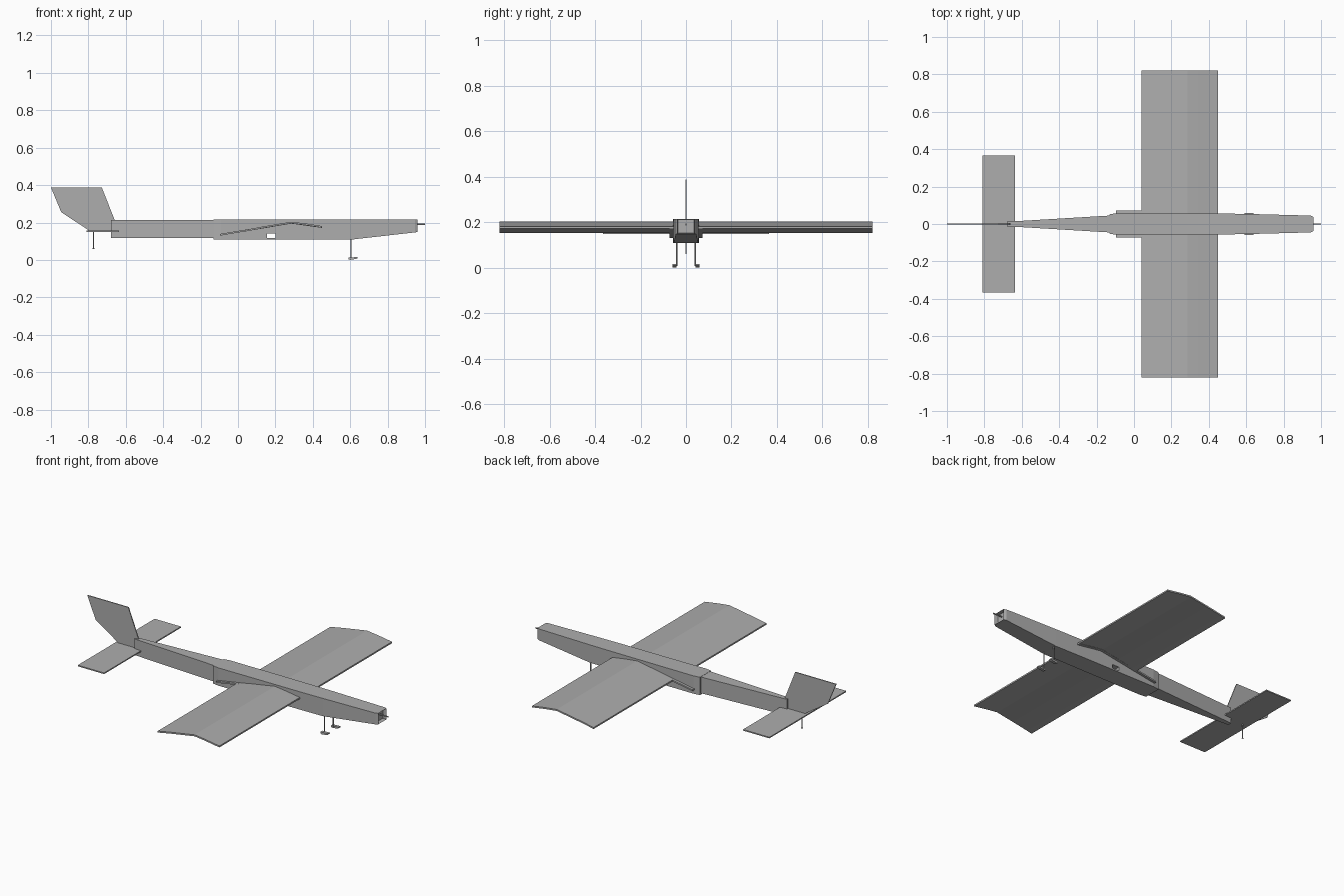
import bpy, bmesh
from mathutils import Vector

if "Cube" in bpy.data.objects:
    bpy.data.objects.remove(bpy.data.objects["Cube"])

grey = bpy.data.materials.new("light_grey")
grey.diffuse_color = (0.42, 0.42, 0.42, 1)
grey.use_nodes = True
grey.node_tree.nodes["Principled BSDF"].inputs["Base Color"].default_value = grey.diffuse_color


def finish(name, bm):
    bmesh.ops.recalc_face_normals(bm, faces=bm.faces)
    me = bpy.data.meshes.new(name)
    bm.to_mesh(me)
    bm.free()
    me.materials.append(grey)
    ob = bpy.data.objects.new(name, me)
    bpy.context.collection.objects.link(ob)
    return ob


def plate(name, pts, y0, y1):
    """Extrude an x-z outline between two y values."""
    bm = bmesh.new()
    rings = [[bm.verts.new((x, y, z)) for x, z in pts] for y in (y0, y1)]
    n = len(pts)
    for r in rings:
        bm.faces.new(r)
    for i in range(n):
        j = (i + 1) % n
        bm.faces.new((rings[0][i], rings[0][j], rings[1][j], rings[1][i]))
    return finish(name, bm)


def box(name, x0, x1, y0, y1, z0, z1):
    return plate(name, [(x0, z0), (x1, z0), (x1, z1), (x0, z1)], y0, y1)


def body(name, stations, recess=0):
    """Loft rectangular sections given as (x, half width, bottom, top)."""
    bm = bmesh.new()
    rings = [[bm.verts.new(p) for p in ((x, -w, b), (x, w, b), (x, w, t), (x, -w, t))]
             for x, w, b, t in stations]
    for a, b in zip(rings, rings[1:]):
        for i in range(4):
            j = (i + 1) % 4
            bm.faces.new((a[i], a[j], b[j], b[i]))
    bm.faces.new(rings[0])
    nose = bm.faces.new(rings[-1])
    if recess:
        bmesh.ops.recalc_face_normals(bm, faces=bm.faces)
        bmesh.ops.inset_region(bm, faces=[nose], thickness=0.005)
        bmesh.ops.translate(bm, verts=nose.verts, vec=(-recess, 0, 0))
    return finish(name, bm)


def rod(name, a, b, r, sides=8):
    a, b = Vector(a), Vector(b)
    d = b - a
    bm = bmesh.new()
    bmesh.ops.create_cone(bm, cap_ends=True, segments=sides, radius1=r, radius2=r, depth=d.length)
    bm.transform(d.to_track_quat('Z', 'Y').to_matrix().to_4x4())
    bmesh.ops.translate(bm, verts=bm.verts, vec=(a + b) / 2)
    return finish(name, bm)


# Fuselage with a square hole through its sides
fuselage = body("fuselage", [(-0.13, 0.052, 0.108, 0.215), (-0.09, 0.058, 0.108, 0.215),
                             (0.45, 0.056, 0.108, 0.215), (0.60, 0.054, 0.108, 0.215),
                             (0.945, 0.045, 0.147, 0.215), (0.96, 0.038, 0.149, 0.215)], 0.02)
cutter = box("hole_cutter", 0.155, 0.20, -0.2, 0.2, 0.117, 0.14)
cutter.hide_render = True
cutter.hide_viewport = True
cut = fuselage.modifiers.new("side_hole", 'BOOLEAN')
cut.operation = 'DIFFERENCE'
cut.solver = 'EXACT'
cut.object = cutter

# Tail boom tapering to the rear
body("tail_boom", [(-0.68, 0.012, 0.117, 0.214), (-0.13, 0.045, 0.117, 0.214)])

# Bent wing sheet and the longer root rib plate beneath it
t = 0.009
upper = [(0.04, 0.161), (0.13, 0.178), (0.22, 0.193), (0.285, 0.204), (0.36, 0.195), (0.45, 0.181)]
wing = plate("wing", upper + [(x, z - t) for x, z in reversed(upper)], -0.82, 0.82)
root = [(-0.095, 0.139), (0.285, 0.203), (0.45, 0.180)]
plate("wing_root_support", root + [(x, z - t) for x, z in reversed(root)], -0.073, 0.073)

# Tail surfaces
box("tailplane", -0.81, -0.635, -0.365, 0.365, 0.149, 0.156)
plate("fin", [(-1.0, 0.387), (-0.728, 0.387), (-0.66, 0.215), (-0.66, 0.153),
              (-0.79, 0.153), (-0.945, 0.255)], -0.003, 0.003)

# Propeller shaft
rod("propeller_shaft", (0.93, 0, 0.19), (1.0, 0, 0.19), 0.004)

# Front gear legs, axles and skids
for s, side in ((-1, "right"), (1, "left")):
    rod(side + "_leg", (0.605, s * 0.041, 0.008), (0.605, s * 0.041, 0.115), 0.003)
    rod(side + "_axle", (0.605, s * 0.041, 0.010), (0.605, s * 0.058, 0.010), 0.003)
    y0, y1 = sorted((s * 0.042, s * 0.060))
    plate(side + "_skid", [(0.59, 0.004), (0.60, 0.0), (0.63, 0.005), (0.64, 0.009),
                           (0.64, 0.015), (0.59, 0.013)], y0, y1)

# Tail skid
rod("tail_skid", (-0.772, 0, 0.06), (-0.772, 0, 0.152), 0.003)
rod("tail_skid_foot", (-0.778, 0, 0.062), (-0.768, 0, 0.062), 0.003)

# Soft shading along the wing curve
bpy.ops.object.select_all(action='DESELECT')
wing.select_set(True)
bpy.context.view_layer.objects.active = wing
bpy.ops.object.shade_smooth_by_angle(angle=0.2)
